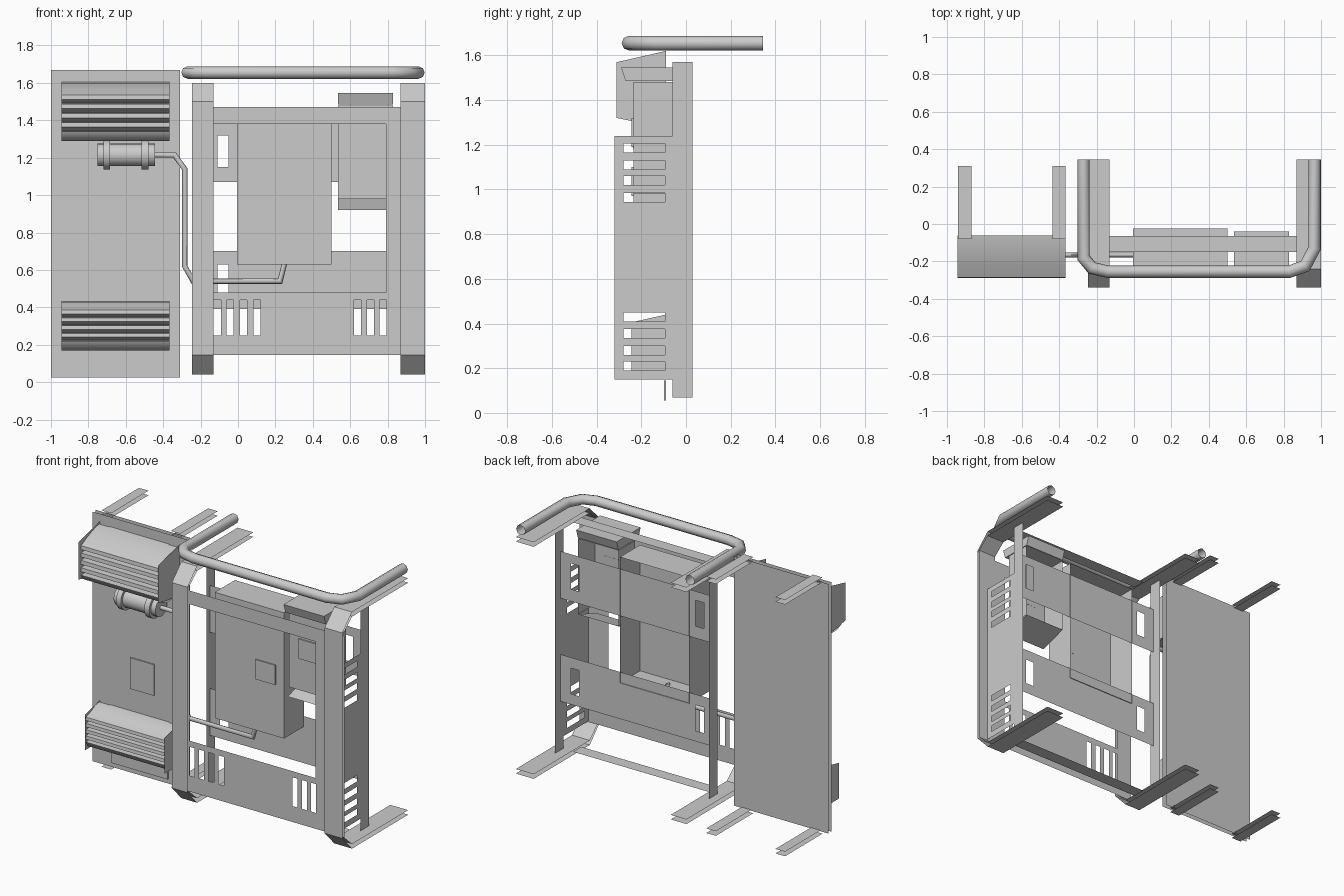
import bpy, bmesh, math
from mathutils import Vector

if "Cube" in bpy.data.objects:
    bpy.data.objects.remove(bpy.data.objects["Cube"])

steel = bpy.data.materials.new("grey steel")
steel.use_nodes = True
GREY = (0.6, 0.6, 0.6, 1)
steel.diffuse_color = GREY
steel.node_tree.nodes["Principled BSDF"].inputs["Base Color"].default_value = GREY


def finish(name, bm, smooth=False):
    mesh = bpy.data.meshes.new(name)
    bm.to_mesh(mesh)
    bm.free()
    mesh.materials.append(steel)
    ob = bpy.data.objects.new(name, mesh)
    bpy.context.collection.objects.link(ob)
    if smooth:
        bpy.ops.object.select_all(action="DESELECT")
        ob.select_set(True)
        bpy.context.view_layer.objects.active = ob
        bpy.ops.object.shade_smooth_by_angle(angle=math.radians(50))
    return ob


def box(name, x, y, z, open_back=False):
    bm = bmesh.new()
    bmesh.ops.create_cube(bm, size=1)
    if open_back:
        bmesh.ops.delete(bm, geom=[f for f in bm.faces if f.normal.y > 0.5], context="FACES")
    for v in bm.verts:
        v.co = [r[0] + (c + 0.5) * (r[1] - r[0]) for c, r in zip(v.co, (x, y, z))]
    return finish(name, bm)


def strip(name, x, profile, smooth=False):
    """Sheet swept along x from an open (y, z) profile."""
    bm = bmesh.new()
    rows = [[bm.verts.new((px, y, z)) for px in x] for y, z in profile]
    for a, b in zip(rows, rows[1:]):
        bm.faces.new((a[0], a[1], b[1], b[0]))
    return finish(name, bm, smooth)


def side_plate(name, x, outline):
    bm = bmesh.new()
    bm.faces.new([bm.verts.new((x, y, z)) for y, z in outline])
    return finish(name, bm)


def sheet(name, u, v, place, holes=()):
    """Flat sheet with rectangular holes, cut on a grid of all hole edges."""
    us = sorted({*u, *[c for h in holes for c in h[0]]})
    vs = sorted({*v, *[c for h in holes for c in h[1]]})
    bm = bmesh.new()
    for a, b in zip(us, us[1:]):
        for c, d in zip(vs, vs[1:]):
            mu, mv = (a + b) / 2, (c + d) / 2
            if any(h[0][0] < mu < h[0][1] and h[1][0] < mv < h[1][1] for h in holes):
                continue
            bm.faces.new([bm.verts.new(place(*p)) for p in ((a, c), (b, c), (b, d), (a, d))])
    bmesh.ops.remove_doubles(bm, verts=bm.verts, dist=1e-5)
    bmesh.ops.dissolve_limit(bm, angle_limit=0.01, verts=bm.verts, edges=bm.edges)
    return finish(name, bm)


def facing_front(y):
    return lambda a, b: (a, y, b)


def tube(name, path, radius, sides=16, capped=True):
    """Round tube with mitred bends."""
    pts = [Vector(p) for p in path]
    dirs = [(b - a).normalized() for a, b in zip(pts, pts[1:])]
    normal = dirs[0].cross(dirs[1] if len(dirs) > 1 else Vector((0, 0, 1))).normalized()
    if normal.length < 0.5:
        normal = Vector((0, 1, 0))
    bm = bmesh.new()
    rings = []
    for i, p in enumerate(pts):
        d0, d1 = dirs[max(i - 1, 0)], dirs[min(i, len(dirs) - 1)]
        tangent = (d0 + d1).normalized()
        side = normal.cross(tangent)
        widen = 1 / max(tangent.dot(d0), 0.5)
        rings.append([bm.verts.new(p + radius * (math.cos(t) * side * widen + math.sin(t) * normal))
                      for t in (2 * math.pi * k / sides for k in range(sides))])
    for a, b in zip(rings, rings[1:]):
        for k in range(sides):
            n = (k + 1) % sides
            bm.faces.new((a[k], a[n], b[n], b[k]))
    if capped:
        bm.faces.new(rings[0][::-1])
        bm.faces.new(rings[-1])
    bmesh.ops.recalc_face_normals(bm, faces=bm.faces)
    return finish(name, bm, True)


# Bent posts of the main frame: outer and inner skin, with arms running back
for side, x in (("right", (-0.245, -0.13)), ("left", (0.87, 1.0))):
    for skin, g in (("outer", 0), ("inner", 0.03)):
        f, lo, hi = -0.34 + g * 0.6, 0.04 + g, 1.60 - g
        strip(f"{side}_post_{skin}", x, [(0.345, lo), (-0.24, lo), (f, 0.145),
                                         (f, 1.50), (-0.24, hi), (0.345, hi)])
    side_plate(f"{side}_back_upright", sum(x) / 2,
               [(-0.06, 0.07), (0.03, 0.07), (0.03, 1.57), (-0.06, 1.57)])

# Front plate with its opening and upright vents
vents = [((x, x + 0.038), (0.25, 0.44)) for x in
         (-0.13, -0.062, 0.01, 0.083, 0.62, 0.69, 0.757)]
sheet("front_plate", (-0.245, 1.0), (0.145, 1.47), facing_front(-0.32),
      [((-0.13, 0.79), (0.48, 1.38))] + vents)

# Side plate with level vents
slots = [((-0.28, -0.095), (z, z + 0.04)) for z in
         (0.19, 0.26, 0.335, 0.41, 0.945, 1.02, 1.09, 1.165)]
sheet("left_side_plate", (-0.32, -0.06), (0.15, 1.24), lambda a, b: (0.935, a, b), slots)

# Rear mounting plates and flat cross bars
for name, z, hole in (("upper", (1.07, 1.38), (1.15, 1.32)), ("lower", (0.39, 0.70), (0.46, 0.63))):
    sheet(f"{name}_rear_plate", (-0.185, 0.935), z, facing_front(-0.03),
          [((-0.11, -0.05), hole), ((0.80, 0.86), hole)])
for name, z in (("lower", 0.062), ("upper", 1.575)):
    strip(f"{name}_cross_bar", (-0.13, 0.87), [(-0.15, z), (-0.065, z)])

# Open-backed equipment cabinets, with hood and sloping tray on the small one
box("large_cabinet", (-0.005, 0.5), (-0.235, -0.025), (0.63, 1.46), True)
box("large_cabinet_label", (0.295, 0.44), (-0.243, -0.234), (0.97, 1.10))
small = (0.535, 0.83)
strip("small_cabinet", small, [(-0.06, 1.48), (-0.235, 1.48), (-0.235, 0.98)])
for x in small:
    side_plate("small_cabinet_side", x, [(-0.06, 0.98), (-0.235, 0.98),
                                         (-0.235, 1.48), (-0.06, 1.48)])
box("small_cabinet_window", (0.61, 0.76), (-0.243, -0.234), (1.19, 1.32))
hood = [(-0.06, 1.485), (-0.27, 1.485), (-0.29, 1.545), (-0.04, 1.545)]
strip("cabinet_hood", small, hood + hood[:1])
for x in small:
    side_plate("cabinet_hood_end", x, hood)
strip("cabinet_tray", small, [(-0.06, 0.98), (-0.245, 0.92)])

# Tall double panel with straps, and arms running back above and below it
for name, y in (("front", -0.09), ("back", -0.058)):
    sheet(f"tall_panel_{name}", (-1.0, -0.31), (0.025, 1.67), facing_front(y))
for side, x in (("right", (-0.94, -0.87)), ("left", (-0.435, -0.365))):
    strip(f"panel_{side}_strap", x, [(-0.096, 0.07), (-0.096, 1.64)])
    for z in (0.0, 0.03, 1.66, 1.69):
        strip(f"panel_{side}_arm", x, [(-0.08, z), (0.31, z)])
box("panel_foot_plate", (-0.855, -0.445), (-0.098, -0.089), (0.055, 0.145))
box("panel_label", (-0.72, -0.545), (-0.098, -0.089), (0.58, 0.785))


# Louvred housings on the panel: roof, tilted slats, rounded sill and end plates
def housing(name, front, z0, z1, rise, end_shape):
    span = (-0.945, -0.365)
    strip(f"{name}_roof", span, [(-0.062, z1 + rise), (-0.14, z1 + rise * 0.85),
                                 (front + 0.06, z1 + rise * 0.4), (front, z1)], True)
    count = 4
    step = (z1 - z0 - 0.05) / count
    for i in range(count):
        top = z1 - i * step
        strip(f"{name}_slat", span, [(front, top), (front - 0.003, top - step * 0.5),
                                     (front + 0.055, top - step * 0.9),
                                     (front, top - step)])
    strip(f"{name}_sill", span, [(front, z0 + 0.05), (front + 0.015, z0 + 0.02),
                                 (front + 0.06, z0), (-0.09, z0)], True)
    for x in span:
        side_plate(f"{name}_end", x, end_shape)


housing("upper_housing", -0.285, 1.29, 1.535, 0.075,
        [(-0.09, 1.29), (-0.235, 1.305), (-0.31, 1.32), (-0.31, 1.57), (-0.09, 1.62)])
housing("lower_housing", -0.235, 0.17, 0.385, 0.05,
        [(-0.09, 0.17), (-0.245, 0.17), (-0.245, 0.405), (-0.09, 0.44)])

# Canister with clamps and its pipe into the large cabinet
DEPTH = -0.165
for name, x, r in (("canister", (-0.75, -0.445), 0.06), ("right_clamp", (-0.72, -0.685), 0.078),
                   ("left_clamp", (-0.515, -0.478), 0.078)):
    tube(name, [(px, DEPTH, 1.215) for px in x], r, 24)
route = [(-0.45, 1.215), (-0.34, 1.215), (-0.285, 1.14), (-0.285, 0.62),
         (-0.24, 0.54), (0.225, 0.54), (0.25, 0.64)]
tube("pipe", [(x, DEPTH, z) for x, z in route], 0.014, 10)

# Round guard rail over the frame, open at both ends
rail = [(-0.27, 0.345), (-0.27, -0.18), (-0.225, -0.235), (-0.14, -0.255), (0.83, -0.255),
        (0.915, -0.225), (0.965, -0.13), (0.965, 0.345)]
tube("guard_rail", [(x, y, 1.655) for x, y in rail], 0.033, 8, False)
